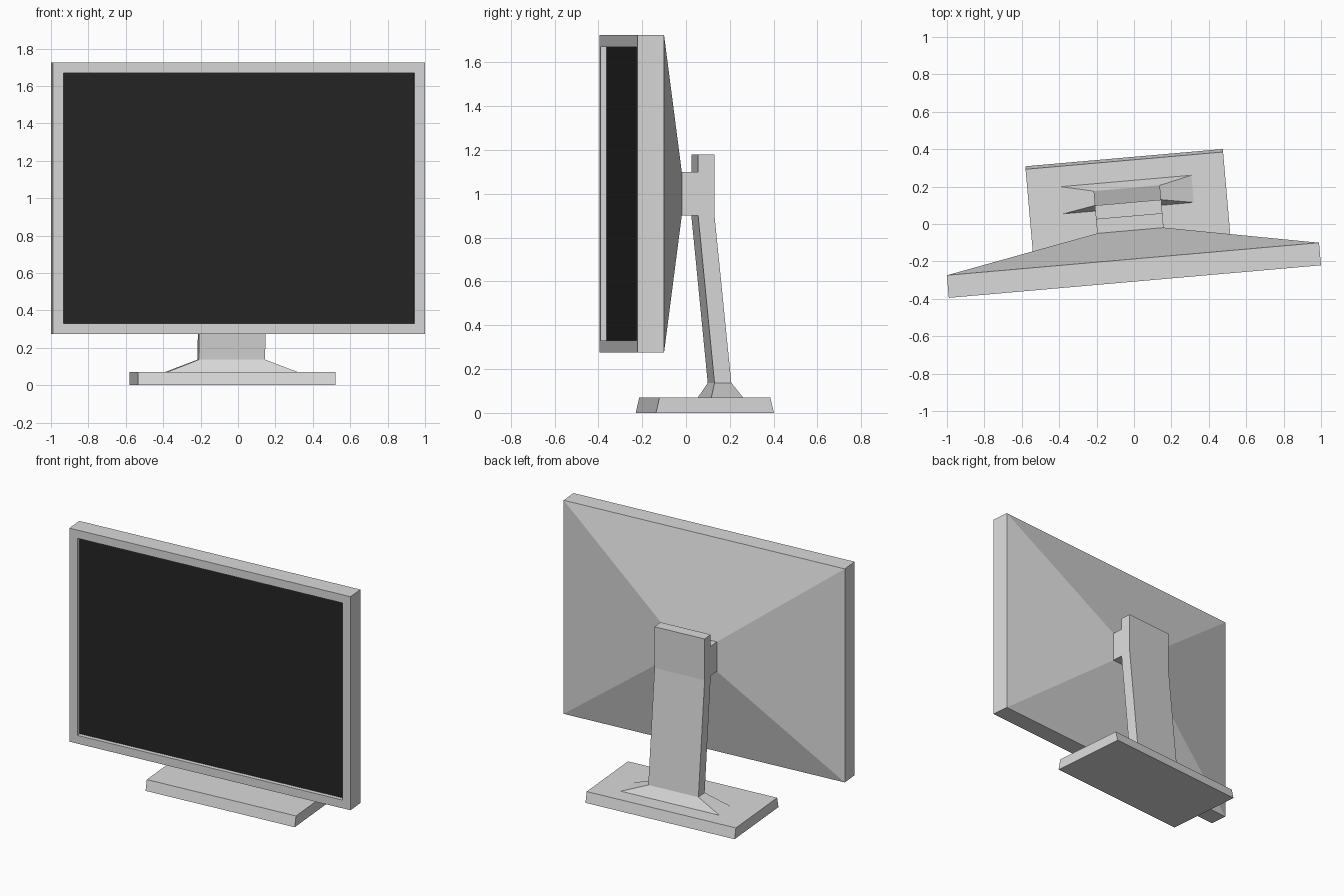
import bpy, bmesh, math
from mathutils import Matrix

if "Cube" in bpy.data.objects:
    bpy.data.objects.remove(bpy.data.objects["Cube"])

# The whole monitor is turned 5 degrees about z, slightly off centre
TURN = Matrix.Rotation(math.radians(5), 4, 'Z') @ Matrix.Translation((-0.022, 0, 0))


def material(name, rgb):
    m = bpy.data.materials.new(name)
    m.diffuse_color = (*rgb, 1)
    m.use_nodes = True
    m.node_tree.nodes["Principled BSDF"].inputs["Base Color"].default_value = m.diffuse_color
    return m


casing = material("light_grey_casing", (0.70, 0.70, 0.70))
black = material("black_screen", (0.018, 0.018, 0.018))


def loft(name, sections, axis):
    """Skin rectangles (position, half width, low, high) along 'y' or 'z'."""
    bm = bmesh.new()
    rings = []
    for p, w, lo, hi in sections:
        corners = [(-w, lo), (w, lo), (w, hi), (-w, hi)]
        rings.append([bm.verts.new((x, p, q) if axis == 'y' else (x, q, p))
                      for x, q in corners])
    first = bm.faces.new(rings[0])
    bm.faces.new(rings[-1])
    for a, b in zip(rings, rings[1:]):
        for i in range(4):
            j = (i + 1) % 4
            bm.faces.new((a[i], a[j], b[j], b[i]))
    bmesh.ops.recalc_face_normals(bm, faces=bm.faces)
    if name == "display_housing":
        first.material_index = 1      # recessed front face is the screen
    me = bpy.data.meshes.new(name)
    bm.to_mesh(me)
    bm.free()
    me.materials.append(casing)
    me.materials.append(black)
    ob = bpy.data.objects.new(name, me)
    ob.matrix_world = TURN
    bpy.context.collection.objects.link(ob)
    return ob


# Display: recessed screen, bezel, rim and tapered back
loft("display_housing", [
    (-0.279, 0.942, 0.331, 1.669),
    (-0.307, 0.942, 0.331, 1.669),
    (-0.307, 0.9987, 0.275, 1.725),
    (-0.186, 0.9987, 0.275, 1.725),
    (-0.033, 0.178, 0.90, 1.10),
], 'y')

# Block joining the back to the neck
loft("mount_block", [(-0.033, 0.178, 0.90, 1.10), (0.042, 0.178, 0.90, 1.10)], 'y')

# Leaning neck with a flared foot
loft("neck", [
    (0.07, 0.351, 0.087, 0.233),
    (0.137, 0.178, 0.117, 0.194),
    (0.90, 0.178, 0.042, 0.117),
    (1.18, 0.178, 0.042, 0.117),
], 'z')

# Base plate with sloped front and back edges
loft("base_plate", [(0.0, 0.53, -0.182, 0.358), (0.07, 0.53, -0.166, 0.342)], 'z')
